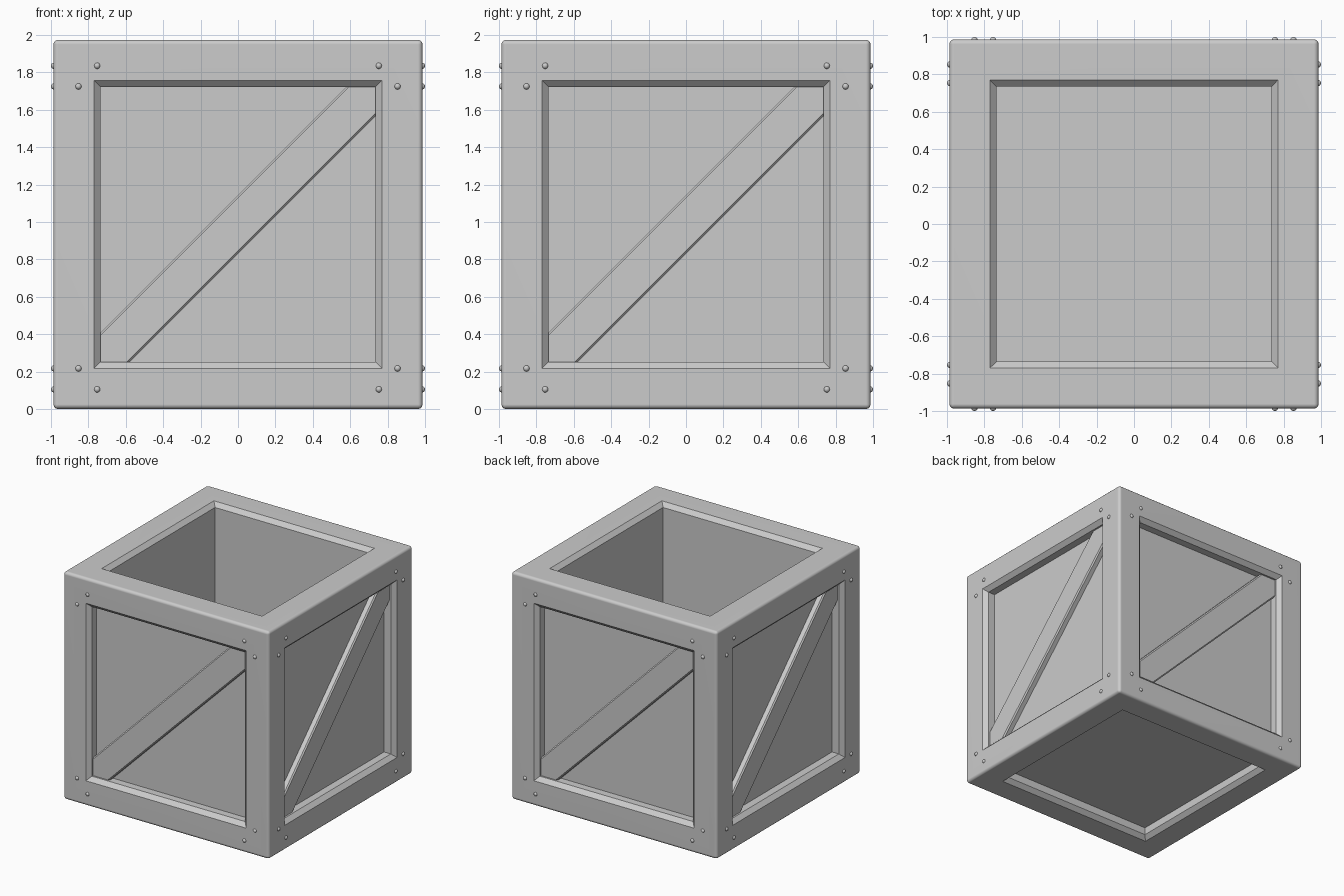
import bpy, bmesh, math
from mathutils import Matrix, Vector

cube = bpy.data.objects.get("Cube")
if cube:
    bpy.data.objects.remove(cube, do_unlink=True)

HALF = 0.987      # half size of the crate
OPEN = 0.77       # half size of each framed opening
CHAMFER = 0.035
INNER = OPEN - CHAMFER
PANEL = 0.1       # panel depth behind the frame
ROUND = 0.025

grey = bpy.data.materials.new("light_grey")
grey.use_nodes = True
colour = (0.6, 0.6, 0.6, 1)
grey.diffuse_color = colour
grey.node_tree.nodes["Principled BSDF"].inputs["Base Color"].default_value = colour


def finish(bm, name, turn=0, smooth=None):
    """Turn the part about the vertical axis, lift it and link it."""
    bmesh.ops.rotate(bm, verts=bm.verts, cent=(0, 0, 0),
                     matrix=Matrix.Rotation(turn * math.pi / 2, 3, 'Z'))
    bmesh.ops.translate(bm, verts=bm.verts, vec=(0, 0, HALF))
    bmesh.ops.recalc_face_normals(bm, faces=bm.faces)
    mesh = bpy.data.meshes.new(name)
    bm.to_mesh(mesh)
    bm.free()
    mesh.materials.append(grey)
    obj = bpy.data.objects.new(name, mesh)
    bpy.context.collection.objects.link(obj)
    if smooth:
        bpy.ops.object.select_all(action='DESELECT')
        obj.select_set(True)
        bpy.context.view_layer.objects.active = obj
        bpy.ops.object.shade_smooth_by_angle(angle=math.radians(smooth))
    return obj


# Crate body: rounded cube, chamfered openings, sunken panels, hollow from the top
bm = bmesh.new()
bmesh.ops.create_cube(bm, size=2 * HALF)
bmesh.ops.bevel(bm, geom=bm.edges[:], offset=ROUND, segments=3,
                profile=0.5, affect='EDGES')
sides = sorted(bm.faces, key=lambda f: f.calc_area())[-6:]
for face in sides:
    depth = 2 * HALF - 0.25 if face.normal.z > 0.9 else PANEL
    for inset, push in ((HALF - ROUND - OPEN, 0), (CHAMFER, CHAMFER),
                        (0, depth - CHAMFER)):
        bmesh.ops.inset_individual(bm, faces=[face], thickness=inset,
                                   depth=-push, use_even_offset=True)
body = finish(bm, "crate_body", smooth=35)
weighted = body.modifiers.new("Weighted Normal", 'WEIGHTED_NORMAL')
weighted.keep_sharp = True


def brace_ring(bm, c, depth):
    """Diagonal strip clipped to the square opening."""
    h = INNER
    points = ((-h, -h), (c - h, -h), (h, h - c), (h, h), (h - c, h), (-h, c - h))
    return [bm.verts.new((x, depth - HALF, z)) for x, z in points]


for turn, side in enumerate(("front", "left", "back", "right")):
    # Diagonal brace with chamfered long edges
    bm = bmesh.new()
    rings = [brace_ring(bm, c, d)
             for c, d in ((0.157, PANEL), (0.157, 0.06), (0.142, 0.05))]
    for a, b in zip(rings, rings[1:]):
        for i in range(6):
            j = (i + 1) % 6
            bm.faces.new((a[i], a[j], b[j], b[i]))
    bm.faces.new(rings[-1])
    bm.faces.new(rings[0][::-1])
    finish(bm, side + "_brace", turn)

    # Two rivets at each corner of the frame
    bm = bmesh.new()
    for sx in (-1, 1):
        for x, z in ((0.753, 0.848), (0.853, 0.738), (0.753, -0.882), (0.853, -0.77)):
            place = Matrix.Translation(Vector((sx * x, 0.017 - 1, z)))
            bmesh.ops.create_uvsphere(bm, u_segments=12, v_segments=8,
                                      radius=0.017, matrix=place)
    finish(bm, side + "_rivets", turn, smooth=60)
